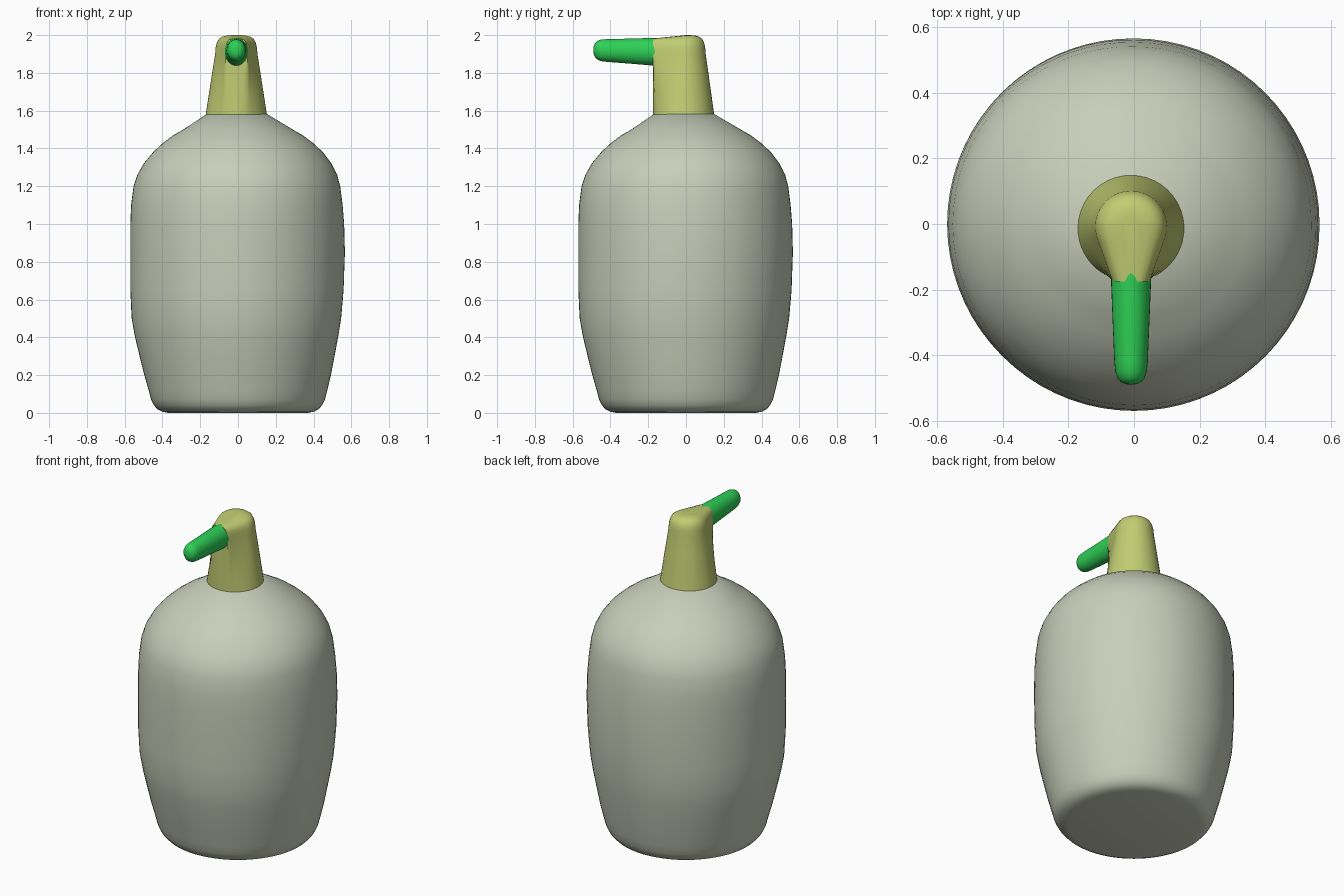
import bpy, bmesh, math
from mathutils import Vector

cube = bpy.data.objects.get("Cube")
if cube:
    bpy.data.objects.remove(cube, do_unlink=True)


def material(name, rgb):
    m = bpy.data.materials.new(name)
    m.use_nodes = True
    col = (*rgb, 1.0)
    m.diffuse_color = col
    m.node_tree.nodes["Principled BSDF"].inputs["Base Color"].default_value = col
    return m


def loft(name, rings, mat, angle):
    """Skin a stack of equal-length point rings and close both ends."""
    bm = bmesh.new()
    loops = [[bm.verts.new(p) for p in ring] for ring in rings]
    n = len(loops[0])
    for a, b in zip(loops, loops[1:]):
        for i in range(n):
            j = (i + 1) % n
            bm.faces.new((a[i], a[j], b[j], b[i]))
    bm.faces.new(loops[0][::-1])
    bm.faces.new(loops[-1])
    bmesh.ops.recalc_face_normals(bm, faces=bm.faces[:])
    mesh = bpy.data.meshes.new(name)
    bm.to_mesh(mesh)
    bm.free()
    mesh.materials.append(mat)
    ob = bpy.data.objects.new(name, mesh)
    bpy.context.collection.objects.link(ob)
    bpy.ops.object.select_all(action='DESELECT')
    ob.select_set(True)
    bpy.context.view_layer.objects.active = ob
    bpy.ops.object.shade_smooth_by_angle(angle=math.radians(angle))
    return ob


body_mat = material("pale sage", (0.578, 0.617, 0.491))
pump_mat = material("olive yellow", (0.539, 0.617, 0.171))
spout_mat = material("bright green", (0.027, 0.631, 0.093))

# Bottle: height, radius, extra bulge towards -x and -y
profile = [(0.0, 0.37, 0), (0.006, 0.40, 0), (0.018, 0.425, 0), (0.04, 0.445, 0),
           (0.07, 0.46, 0), (0.12, 0.473, 0), (0.2, 0.492, 0.004), (0.3, 0.511, 0.01),
           (0.4, 0.53, 0.015), (0.5, 0.546, 0.017), (0.65, 0.559, 0.011),
           (0.85, 0.566, 0.004), (1.0, 0.562, 0.008), (1.1, 0.554, 0.012),
           (1.2, 0.541, 0.012), (1.26, 0.525, 0.008), (1.32, 0.495, 0.004),
           (1.38, 0.45, 0), (1.43, 0.396, 0), (1.47, 0.342, 0), (1.5, 0.29, 0),
           (1.583, 0.158, 0)]
SEG = 72
rings = []
for z, r, extra in profile:
    ring = []
    for i in range(SEG):
        c, s = math.cos(math.tau * i / SEG), math.sin(math.tau * i / SEG)
        rr = r + extra * max(0.0, -c, -s)
        ring.append(Vector((rr * c - 0.006 * (z > 1.55), rr * s - 0.01 * (z > 1.55), z)))
    rings.append(ring)
loft("bottle_body", rings, body_mat, 50)

# Pump head: round at the neck, teardrop with a flat front at the top
CX, FRONT, HALF, BASE_R, TOP_R = -0.009, -0.175, 0.058, 0.162, 0.112
BACK, SIDE, FACE = 24, 8, 6
corner = math.asin(HALF / BASE_R)


def circle(r, a, cy):
    """Point at angle a measured from the front."""
    return Vector((r * math.sin(a), cy - r * math.cos(a)))


tangent = math.radians(75)
base, top = [], []
for i in range(BACK):
    a = tangent + (math.tau - 2 * tangent) * i / BACK
    base.append(circle(BASE_R, a, FRONT + BASE_R))
    top.append(circle(TOP_R, a, -0.008))
for sign, count, a0, a1 in ((-1, SIDE, -tangent, -corner), (0, FACE, -corner, corner),
                            (1, SIDE, corner, tangent)):
    ends = {-1: (circle(TOP_R, -tangent, -0.008), Vector((-HALF, FRONT))),
            0: (Vector((-HALF, FRONT)), Vector((HALF, FRONT))),
            1: (Vector((HALF, FRONT)), circle(TOP_R, tangent, -0.008))}[sign]
    for i in range(count):
        t = i / count
        base.append(circle(BASE_R, a0 + (a1 - a0) * t, FRONT + BASE_R))
        top.append(ends[0].lerp(ends[1], t))

rings = []
for z, t, s in ((1.58, 0, 1), (1.69, 0.34, 1), (1.8, 0.68, 1), (1.9, 1, 1),
                (1.935, 1, 0.975), (1.96, 1, 0.92), (1.98, 1, 0.82),
                (1.992, 1, 0.66), (1.998, 1, 0.45), (2.0, 1, 0.2)):
    ring = []
    for b, p in zip(base, top):
        q = b.lerp(p, t)
        y = q.y * s if q.y > 0 else q.y
        drop = 0.018 * max(0, min(1, q.y / FRONT)) * max(0, (z - 1.9) / 0.1)
        ring.append((q.x * s + CX, y, z - drop))
    rings.append(ring)
loft("pump_head", rings, pump_mat, 40)

# Spout: slightly tapering oval tube with a rounded tip
rings = []
for y, w, h in ((-0.12, 0.061, 0.074), (-0.175, 0.061, 0.073), (-0.3, 0.056, 0.066),
                (-0.42, 0.051, 0.060), (-0.45, 0.048, 0.057), (-0.47, 0.041, 0.049),
                (-0.482, 0.031, 0.037), (-0.488, 0.018, 0.022), (-0.49, 0.006, 0.007)):
    zc = 1.912 + 0.008 * (-0.175 - y) / 0.3
    rings.append([(CX + w * math.cos(math.tau * i / 32), y,
                   zc + h * math.sin(math.tau * i / 32)) for i in range(32)])
loft("spout", rings, spout_mat, 60)
